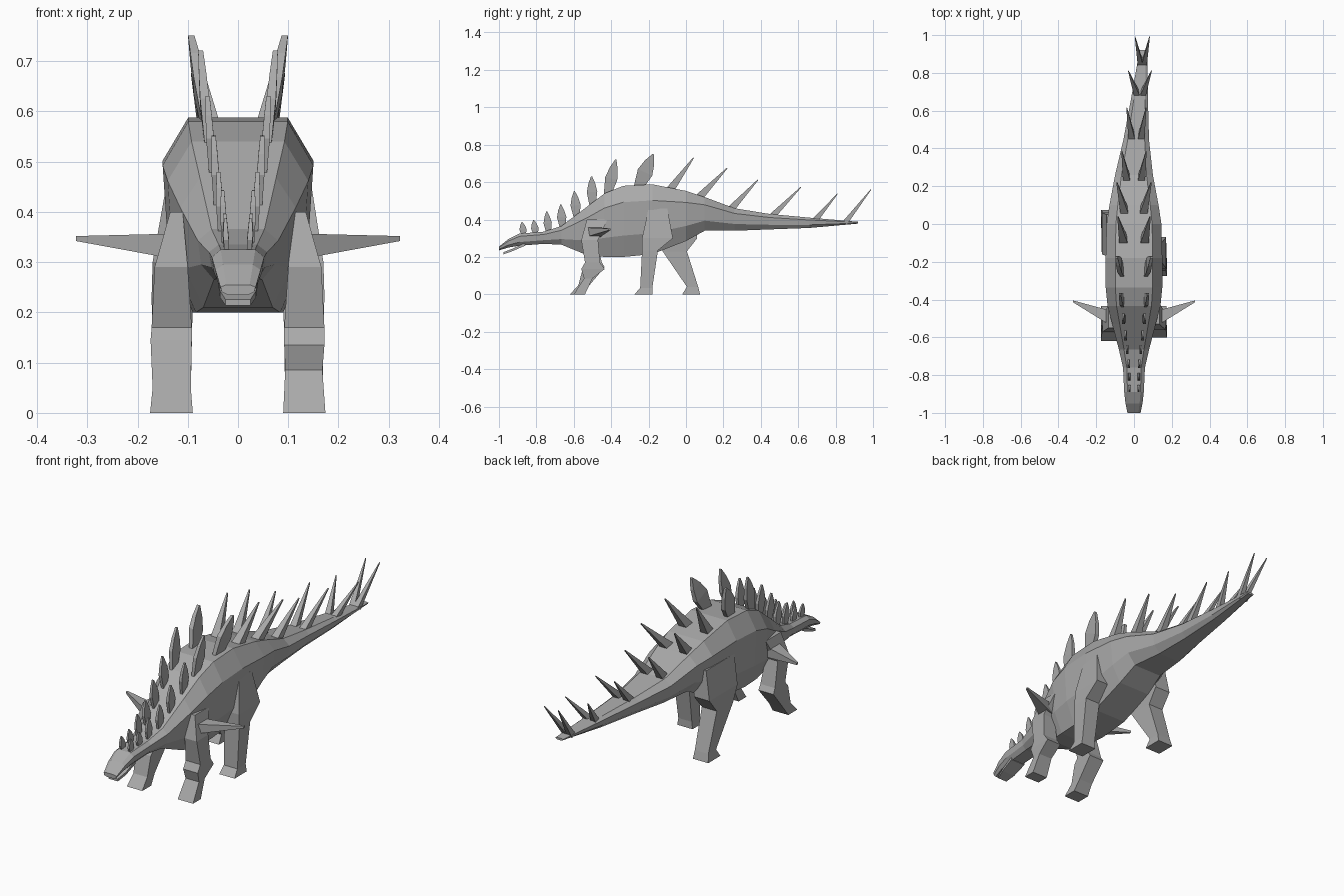
import bpy
import bmesh
from mathutils import Vector

cube = bpy.data.objects.get("Cube")
if cube:
    bpy.data.objects.remove(cube)

grey = bpy.data.materials.new("stone grey")
grey.use_nodes = True
colour = (0.4, 0.4, 0.4, 1)
grey.diffuse_color = colour
grey.node_tree.nodes["Principled BSDF"].inputs["Base Color"].default_value = colour


def build(name, lofts):
    """Make one flat-shaded object from closed lofts, each a list of rings of points."""
    bm = bmesh.new()
    for rings in lofts:
        loops = [[bm.verts.new(point) for point in ring] for ring in rings]
        for lower, upper in zip(loops, loops[1:]):
            count = len(lower)
            for i in range(count):
                j = (i + 1) % count
                bm.faces.new((lower[i], lower[j], upper[j], upper[i]))
        bm.faces.new(loops[0][::-1])
        bm.faces.new(loops[-1])
    bmesh.ops.recalc_face_normals(bm, faces=bm.faces)
    mesh = bpy.data.meshes.new(name)
    bm.to_mesh(mesh)
    bm.free()
    mesh.materials.append(grey)
    obj = bpy.data.objects.new(name, mesh)
    bpy.context.collection.objects.link(obj)
    return obj


# Body stations from snout to tail: y, half width, underside, back
STATIONS = [
    (-1, .035, .235, .255), (-.95, .045, .25, .295), (-.89, .052, .26, .325),
    (-.76, .058, .27, .335), (-.665, .08, .265, .366), (-.53, .115, .21, .468),
    (-.435, .14, .2, .54), (-.335, .15, .2, .58), (-.18, .15, .215, .588),
    (0, .145, .285, .553), (.1, .13, .34, .52), (.26, .1, .34, .46),
    (.445, .068, .347, .43), (.66, .045, .355, .41), (.92, .02, .378, .388),
]


def tail_bend(y):
    return max(0, y - .3) * .08


def body_ring(y, width, bottom, top):
    height = top - bottom
    half = [(.66 * width, top), (width, top - .23 * height),
            (.92 * width, bottom + .3 * height), (.6 * width, bottom)]
    outline = half + [(-x, z) for x, z in reversed(half)]
    return [(x + tail_bend(y), y, z) for x, z in outline]


def station_at(y):
    """Half width and back height of the body at y."""
    for a, b in zip(STATIONS, STATIONS[1:]):
        if a[0] <= y <= b[0]:
            t = (y - a[0]) / (b[0] - a[0])
            return a[1] + t * (b[1] - a[1]), a[3] + t * (b[3] - a[3])


build("body", [[body_ring(*station) for station in STATIONS]])


# Lower jaw, slightly open
def box_ring(y, width, bottom, top):
    return [(-width, y, bottom), (width, y, bottom), (width, y, top), (-width, y, top)]


build("lower_jaw", [[box_ring(-.975, .025, .214, .226),
                     box_ring(-.93, .036, .23, .243),
                     box_ring(-.86, .04, .26, .275)]])


# Plates and spikes along the back
def blade(base, tip, profile):
    """Loft a flat blade; profile rows are fraction, half depth, half thickness."""
    axis = tip - base
    across = Vector((0, axis.z, -axis.y)).normalized()
    side = Vector((1, 0, 0))
    rings = []
    for t, depth, thick in profile:
        centre = base + axis * t
        rings.append([centre + across * depth * u + side * thick * v
                      for u, v in ((-1, -1), (1, -1), (1, 1), (-1, 1))])
    return rings


def paired_blades(rows, profile_of, inset):
    lofts = []
    for y, rise_y, rise_z, spread, size in rows:
        width, top = station_at(y)
        for side in (-1, 1):
            x = tail_bend(y) + side * width * inset
            base = Vector((x, y, top - .012))
            tip = Vector((x + side * spread, y + rise_y, top + rise_z))
            lofts.append(blade(base, tip, profile_of(size)))
    return lofts


def leaf(size):
    return [(0, size * .6, size * .22), (.45, size, size * .28),
            (.75, size * .65, size * .22), (1, size * .1, size * .15)]


def thorn(size):
    return [(0, size, size), (1, size * .12, size * .12)]


# Rows: y, tip shift back, tip height, outward lean, size
PLATES = [
    (-.867, -.01, .06, .003, .019), (-.803, -.012, .065, .003, .02),
    (-.735, -.01, .1, .004, .022), (-.66, -.01, .11, .005, .025),
    (-.585, -.012, .125, .006, .027), (-.5, -.005, .14, .009, .028),
    (-.42, .045, .175, .015, .033), (-.255, .08, .165, .03, .042),
]
SPIKES = [
    (-.085, .125, .16, .03, .022), (.07, .15, .145, .04, .021),
    (.24, .145, .145, .025, .019), (.46, .155, .145, .026, .017),
    (.69, .12, .13, .045, .015), (.85, .14, .168, .028, .014),
]
build("back_plates", paired_blades(PLATES, leaf, .42))
build("back_spikes", paired_blades(SPIKES, thorn, .38))


# Shoulder spikes
def side_ring(x, front, back, bottom, top):
    return [(x, front, bottom), (x, back, bottom), (x, back, top), (x, front, top)]


for name, side in (("left_shoulder_spike", 1), ("right_shoulder_spike", -1)):
    build(name, [[side_ring(side * .12, -.54, -.46, .305, .357),
                  side_ring(side * .322, -.415, -.405, .342, .352)]])


# Legs in a walking pose: rows of height, front, back, inner and outer side
def leg(name, side, rows):
    build(name, [[[(side * inner, front, z), (side * outer, front, z),
                   (side * outer, back, z), (side * inner, back, z)]
                  for z, front, back, inner, outer in rows]])


leg("left_front_leg", 1, [
    (.4, -.53, -.42, .11, .135), (.29, -.56, -.47, .1, .166),
    (.17, -.54, -.46, .092, .172), (.135, -.56, -.435, .092, .172),
    (.085, -.545, -.5, .094, .168), (0, -.6, -.54, .09, .174)])
leg("right_front_leg", -1, [
    (.4, -.55, -.43, .11, .135), (.29, -.57, -.48, .1, .166),
    (.17, -.53, -.45, .092, .172), (.145, -.55, -.435, .092, .174),
    (.05, -.575, -.515, .094, .17), (0, -.62, -.55, .09, .175)])
leg("left_hind_leg", 1, [
    (.46, -.2, -.1, .09, .145), (.3, -.235, -.07, .085, .17),
    (.235, -.235, -.15, .09, .172), (.035, -.245, -.18, .094, .168),
    (0, -.275, -.18, .09, .174)])
leg("right_hind_leg", -1, [
    (.44, -.17, .05, .09, .145), (.3, -.16, .06, .085, .17),
    (.23, -.125, .005, .09, .172), (.04, .005, .065, .094, .168),
    (0, -.02, .075, .09, .174)])
